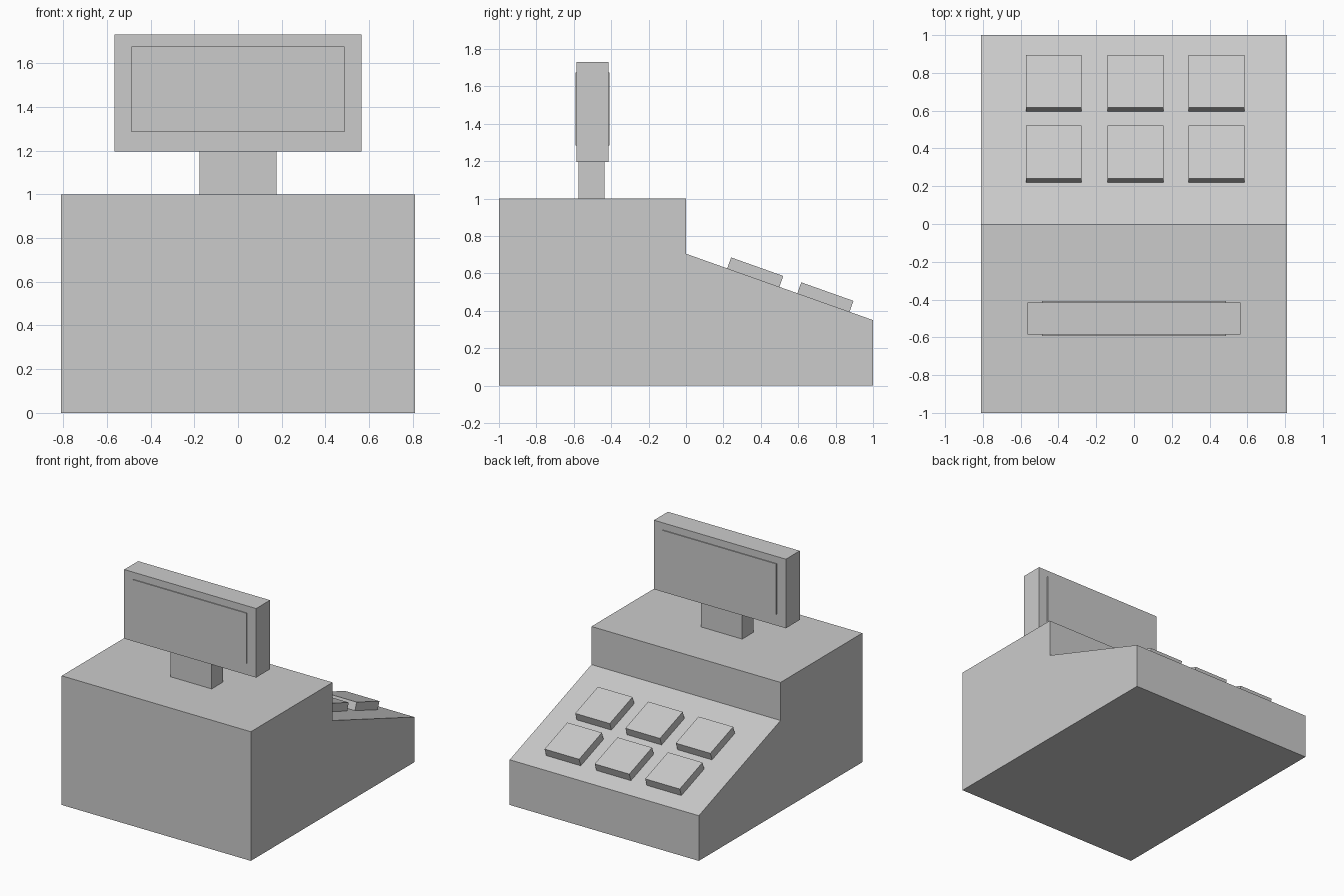
import bpy
import math
from mathutils import Matrix, Vector

old = bpy.data.objects.get("Cube")
if old:
    bpy.data.objects.remove(old, do_unlink=True)

grey = bpy.data.materials.new("plain_grey")
grey.use_nodes = True
colour = (0.6, 0.6, 0.6, 1.0)
grey.diffuse_color = colour
grey.node_tree.nodes["Principled BSDF"].inputs["Base Color"].default_value = colour


def prism(name, profile, half_width):
    """Extrude a y-z profile symmetrically along x."""
    n = len(profile)
    verts = [(x, y, z) for x in (-half_width, half_width) for y, z in profile]
    faces = [tuple(reversed(range(n))), tuple(range(n, 2 * n))]
    faces += [(i, (i + 1) % n, n + (i + 1) % n, n + i) for i in range(n)]
    mesh = bpy.data.meshes.new(name)
    mesh.from_pydata(verts, [], faces)
    mesh.materials.append(grey)
    obj = bpy.data.objects.new(name, mesh)
    bpy.context.collection.objects.link(obj)
    return obj


def box(name, half_width, y0, y1, z0, z1):
    return prism(name, [(y0, z0), (y1, z0), (y1, z1), (y0, z1)], half_width)


# Stepped body with a sloping keyboard deck at the back
back_edge, deck_top, deck_low = 1.0, 0.705, 0.35
prism("body", [(-1, 0), (back_edge, 0), (back_edge, deck_low),
               (0, deck_top), (0, 1), (-1, 1)], 0.81)

# Display on its neck, with a thin screen plate on each side
box("display_neck", 0.177, -0.575, -0.435, 0.99, 1.2)
box("display_housing", 0.565, -0.585, -0.415, 1.195, 1.73)
box("front_screen", 0.487, -0.592, -0.584, 1.285, 1.675)
box("back_screen", 0.487, -0.416, -0.408, 1.285, 1.675)

# Two rows of three keys lying on the deck
slope = math.atan2(deck_low - deck_top, back_edge)
for row, y in (("upper", 0.36), ("lower", 0.735)):
    for column, x in (("right", -0.425), ("middle", 0.007), ("left", 0.437)):
        key = box(f"{row}_{column}_key", 0.148, -0.148, 0.148, -0.02, 0.062)
        z = deck_top + y * math.tan(slope)
        key.matrix_world = Matrix.Translation(Vector((x, y, z))) @ Matrix.Rotation(slope, 4, "X")
